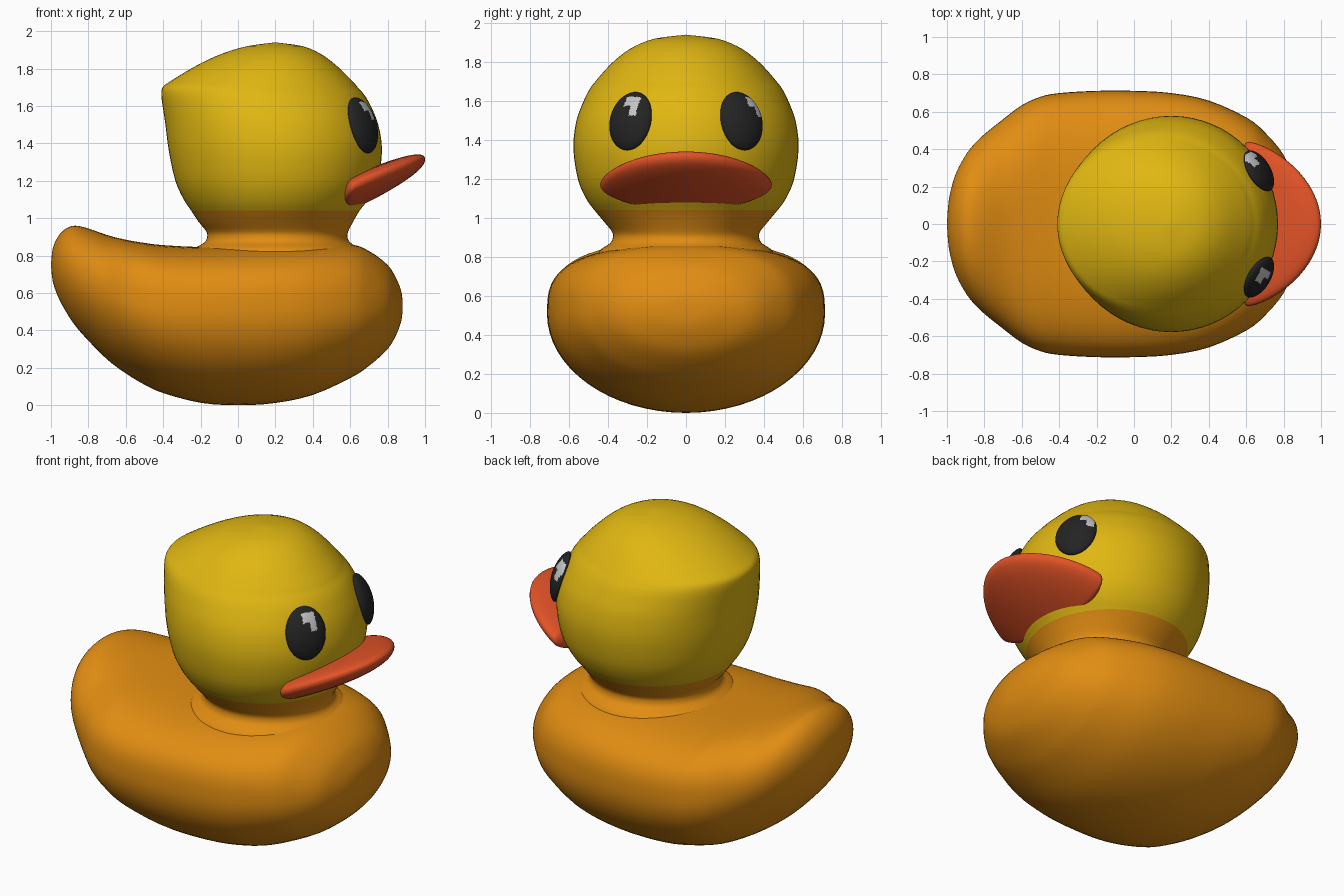
import bpy, bmesh, math
from mathutils import Vector

if "Cube" in bpy.data.objects:
    bpy.data.objects.remove(bpy.data.objects["Cube"])


def material(name, rgb):
    m = bpy.data.materials.new(name)
    m.diffuse_color = (*rgb, 1)
    m.use_nodes = True
    m.node_tree.nodes["Principled BSDF"].inputs["Base Color"].default_value = m.diffuse_color
    return m


ORANGE = material("body orange", (0.75, 0.265, 0.006))
YELLOW = material("head yellow", (0.75, 0.475, 0.006))
RED = material("beak red orange", (0.76, 0.086, 0.02))
BLACK = material("eye black", (0.017, 0.017, 0.017))
WHITE = material("eye highlight", (0.55, 0.55, 0.55))


def finish(name, bm, mats):
    bmesh.ops.remove_doubles(bm, verts=bm.verts, dist=0.0005)
    bmesh.ops.recalc_face_normals(bm, faces=bm.faces)
    for f in bm.faces:
        f.smooth = True
    me = bpy.data.meshes.new(name)
    bm.to_mesh(me)
    bm.free()
    for m in mats:
        me.materials.append(m)
    ob = bpy.data.objects.new(name, me)
    bpy.context.collection.objects.link(ob)
    return ob


def smooth_stations(rows, steps=3):
    """Catmull-Rom curve through all rows."""
    out = []
    last = len(rows) - 1
    for i in range(last):
        a, b, c, d = (rows[max(0, min(last, i + k))] for k in (-1, 0, 1, 2))
        for j in range(steps):
            t = j / steps
            out.append([0.5 * (2 * q + (r - p) * t + (2 * p - 5 * q + 4 * r - s) * t * t
                               + (3 * q - p - 3 * r + s) * t ** 3)
                        for p, q, r, s in zip(a, b, c, d)])
    out.append(list(rows[-1]))
    return out


def loft(rows, point, seg=64):
    bm = bmesh.new()
    rings = [[bm.verts.new(point(r, 2 * math.pi * k / seg)) for k in range(seg)]
             for r in smooth_stations(rows)]
    for lo, hi in zip(rings, rings[1:]):
        for k in range(seg):
            n = (k + 1) % seg
            bm.faces.new((lo[k], lo[n], hi[n], hi[k]))
    return bm


def spow(v, e):
    return math.copysign(abs(v) ** e, v)


# Body with raised tail: x, top z, bottom z, half width, z of widest point, roundness of top
BODY = [
    (-1.0, .75, .75, 0, .75, 2), (-.99, .84, .66, .13, .75, 2),
    (-.96, .905, .575, .25, .74, 2), (-.92, .945, .50, .335, .72, 2),
    (-.87, .96, .425, .41, .69, 2), (-.80, .945, .345, .48, .65, 2.1),
    (-.70, .91, .245, .56, .60, 2.3), (-.60, .885, .17, .635, .56, 2.7),
    (-.50, .868, .11, .68, .54, 3), (-.40, .856, .065, .70, .52, 3),
    (-.20, .846, .013, .712, .51, 3), (0, .85, 0, .712, .51, 3),
    (.20, .855, .012, .70, .51, 3), (.40, .86, .055, .66, .51, 2.9),
    (.60, .86, .145, .57, .52, 2.6), (.70, .825, .21, .49, .52, 2.4),
    (.80, .75, .30, .37, .53, 2.1), (.85, .67, .385, .24, .53, 2),
    (.875, .60, .46, .12, .53, 2), (.88, .53, .53, 0, .53, 2),
]


def body_point(r, a):
    x, top, bot, w, mid, n = r
    c, s = math.cos(a), math.sin(a)
    e = 2 / n if s > 0 else 1
    h = (top - mid) if s > 0 else (mid - bot)
    return (x, max(w, 0) * spow(c, e), mid + h * spow(s, e))


finish("body", loft(BODY, body_point), [ORANGE])

# Neck and head: z, back x, front x, half width
HEAD = [
    (.80, -.27, .67, .46), (.84, -.23, .645, .435), (.87, -.18, .60, .39),
    (.90, -.165, .585, .375), (.93, -.17, .59, .38), (.98, -.21, .615, .42),
    (1.04, -.25, .65, .47), (1.10, -.29, .695, .513), (1.20, -.335, .745, .555),
    (1.36, -.37, .77, .578), (1.50, -.388, .75, .562), (1.60, -.403, .71, .525),
    (1.66, -.41, .675, .495), (1.70, -.403, .64, .465), (1.73, -.365, .615, .44),
    (1.78, -.285, .565, .395), (1.83, -.195, .51, .34), (1.88, -.085, .44, .265),
    (1.92, .05, .345, .16), (1.94, .2, .2, 0),
]


def head_point(r, a):
    z, x0, x1, w = r
    return ((x0 + x1) / 2 + (x1 - x0) / 2 * math.cos(a), w * math.sin(a), z)


head = loft(HEAD, head_point)
for f in head.faces:
    f.material_index = 0 if f.calc_center_median().z < 1.04 else 1
finish("neck_and_head", head, [ORANGE, YELLOW])

# Beak: a flattened sphere, pointed forward, short behind, sloping upward
beak = bmesh.new()
bmesh.ops.create_uvsphere(beak, u_segments=64, v_segments=32, radius=1)
for v in beak.verts:
    px, py, pz = v.co
    r = math.hypot(px, py)
    if px > 0 and r > 1e-5:
        x = .61 + .39 * r * (px / r) ** 1.4
    else:
        x = .61 + .07 * px
    y = .44 * py
    v.co = (x, y, 1.135 + .46 * (x - .61) + .035 * py * py + .09 * spow(pz, .85))
finish("beak", beak, [RED])

# Eyes: shallow domes bent to the head, each with an angular highlight
for side, name, a0 in ((-1, "eye_right", -.025), (1, "eye_left", .03)):
    yaw, pitch = side * math.radians(31), math.radians(16)
    n = Vector((math.cos(yaw) * math.cos(pitch), math.sin(yaw) * math.cos(pitch), math.sin(pitch)))
    t = Vector((-math.sin(yaw), math.cos(yaw), 0))
    u = n.cross(t)
    eye = bmesh.new()
    bmesh.ops.create_uvsphere(eye, u_segments=64, v_segments=48, radius=1)
    for f in eye.faces:
        c = f.calc_center_median()
        a, b = .122 * c.x, .155 * c.y
        wide = .065 < b < .12 and a0 < a < a0 + .08
        tail = .015 < b < .12 and a0 + .04 < a < a0 + .08
        f.material_index = 1 if c.z > 0 and (wide or tail) else 0
    for v in eye.verts:
        a, b = .122 * v.co.x, .155 * v.co.y
        depth = .04 * v.co.z - (a * a + b * b) / 1.14 + .008
        v.co = Vector((.672, side * .287, 1.5)) + t * a + u * b + n * depth
    finish(name, eye, [BLACK, WHITE])
